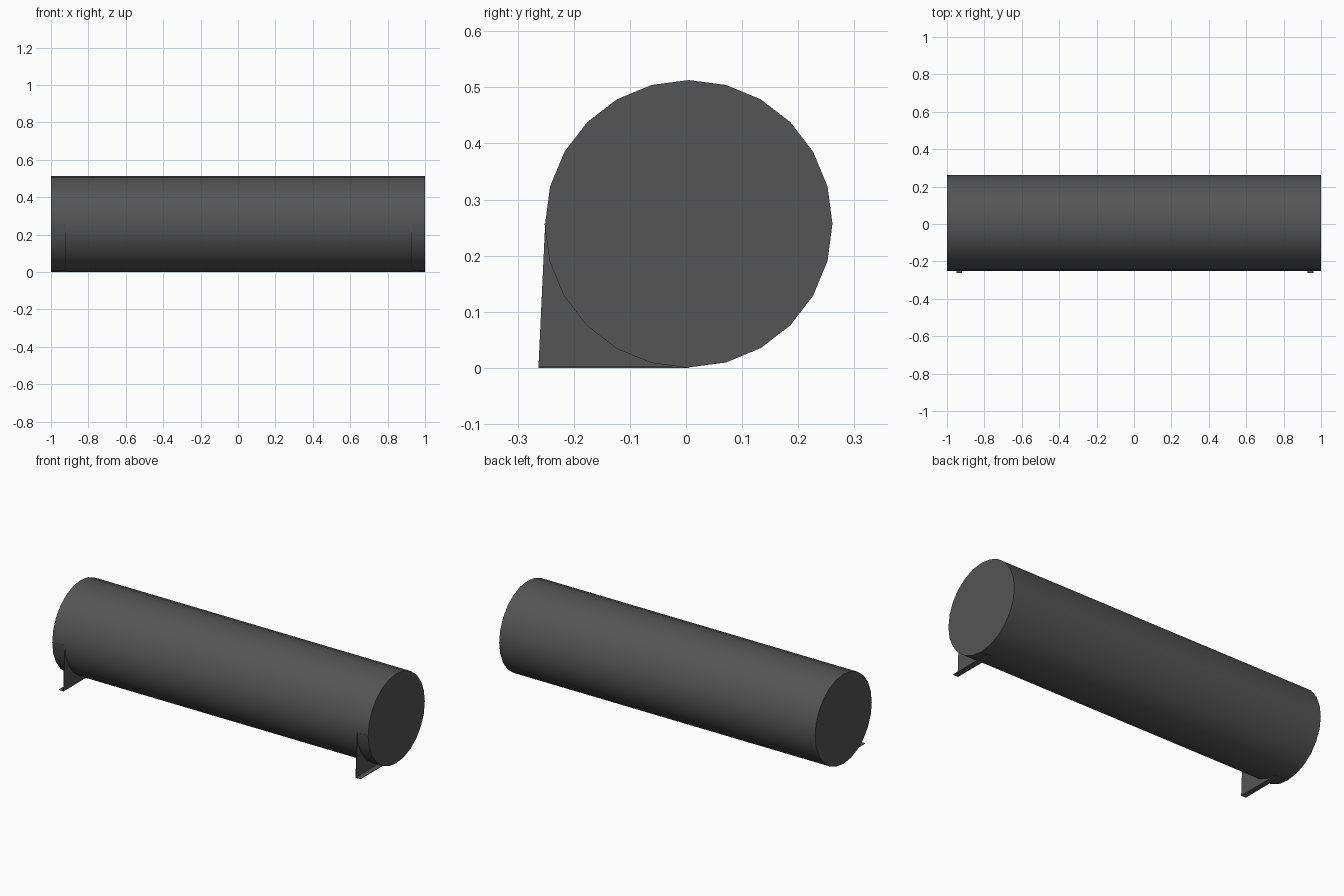
import bpy, bmesh, math

if "Cube" in bpy.data.objects:
    bpy.data.objects.remove(bpy.data.objects["Cube"])

SIDES, R, CY, CZ = 24, 0.256, 0.005, 0.257

dark = bpy.data.materials.new("dark_grey")
dark.diffuse_color = (0.09, 0.09, 0.09, 1)
dark.use_nodes = True
dark.node_tree.nodes["Principled BSDF"].inputs["Base Color"].default_value = dark.diffuse_color


def arc(radius):
    # quarter of the tank outline, from its front to its underside
    return [(CY + radius * math.cos(a), CZ + radius * math.sin(a))
            for a in (math.pi + i * 2 * math.pi / SIDES for i in range(SIDES // 4 + 1))]


def extrude(name, profile, x0, x1):
    # closed (y, z) profile swept from x0 to x1
    bm = bmesh.new()
    face = bm.faces.new([bm.verts.new((x0, y, z)) for y, z in profile])
    new = bmesh.ops.extrude_face_region(bm, geom=[face])["geom"]
    bmesh.ops.translate(bm, vec=(x1 - x0, 0, 0),
                        verts=[v for v in new if isinstance(v, bmesh.types.BMVert)])
    bmesh.ops.recalc_face_normals(bm, faces=bm.faces)
    mesh = bpy.data.meshes.new(name)
    bm.to_mesh(mesh)
    bm.free()
    obj = bpy.data.objects.new(name, mesh)
    bpy.context.collection.objects.link(obj)
    mesh.materials.append(dark)
    return obj


def smooth(obj):
    bpy.ops.object.select_all(action='DESELECT')
    obj.select_set(True)
    bpy.context.view_layer.objects.active = obj
    bpy.ops.object.shade_smooth_by_angle(angle=math.radians(30))


# Main cylinder
circle = [(CY + R * math.cos(i * 2 * math.pi / SIDES), CZ + R * math.sin(i * 2 * math.pi / SIDES))
          for i in range(SIDES)]
smooth(extrude("cylinder_body", circle, -1, 1))

# Brackets at both ends: upright web, foot flange and curved saddle strip
for side, s, web_x, foot_x in (("left", -1, -0.92, -0.95), ("right", 1, 0.928, 0.96)):
    extrude(side + "_bracket_web", [(-0.263, 0)] + arc(R)[:-1] + [(CY, 0.001), (CY, 0)],
            web_x, web_x + s * 0.003)
    extrude(side + "_bracket_foot", [(-0.263, 0), (CY, 0), (CY, 0.003), (-0.263, 0.003)],
            web_x, foot_x)
    smooth(extrude(side + "_bracket_saddle", arc(R + 0.001) + arc(R - 0.003)[::-1],
                   web_x, s * 1.0))
